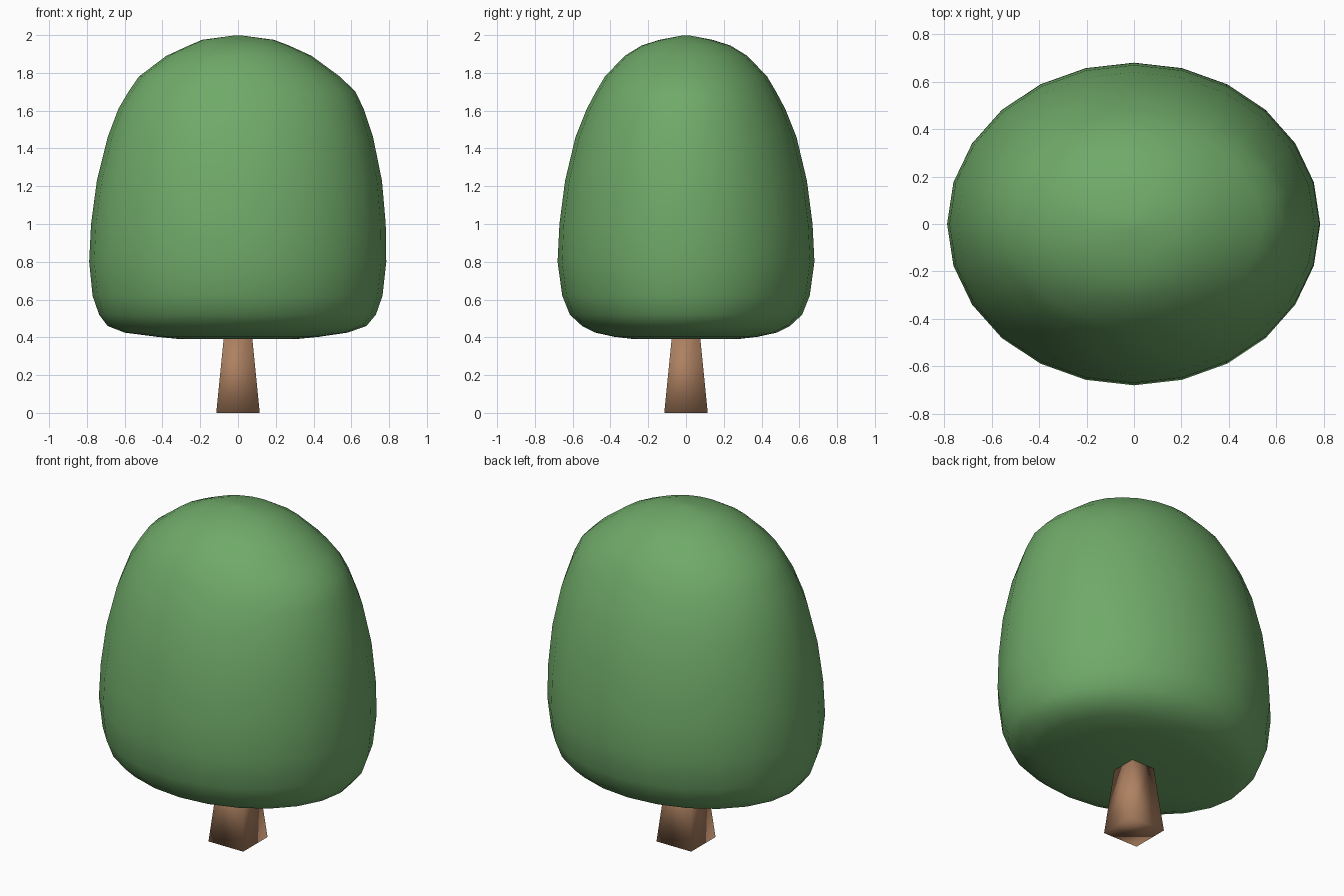
import bpy, bmesh
from math import cos, sin, tau, pi

if "Cube" in bpy.data.objects:
    bpy.data.objects.remove(bpy.data.objects["Cube"])


def material(name, color):
    m = bpy.data.materials.new(name)
    m.diffuse_color = color
    m.use_nodes = True
    m.node_tree.nodes["Principled BSDF"].inputs["Base Color"].default_value = m.diffuse_color
    return m


def loft(name, rings, mat):
    """Skin a stack of point rings and cap both ends."""
    bm = bmesh.new()
    loops = [[bm.verts.new(p) for p in ring] for ring in rings]
    n = len(loops[0])
    for a, b in zip(loops, loops[1:]):
        for i in range(n):
            j = (i + 1) % n
            bm.faces.new((a[i], a[j], b[j], b[i]))
    bm.faces.new(loops[0][::-1])
    bm.faces.new(loops[-1])
    mesh = bpy.data.meshes.new(name)
    bm.to_mesh(mesh)
    bm.free()
    mesh.materials.append(mat)
    mesh.shade_smooth()
    obj = bpy.data.objects.new(name, mesh)
    bpy.context.collection.objects.link(obj)
    return obj


# Crown: oval rings, slightly fuller towards +x near the top
# (height, reach in -x, reach in +x, reach in y)
PROFILE = [
    (0.39, 0.30, 0.30, 0.27), (0.403, 0.43, 0.43, 0.38),
    (0.425, 0.60, 0.58, 0.48), (0.46, 0.69, 0.68, 0.55),
    (0.52, 0.735, 0.73, 0.615), (0.62, 0.77, 0.765, 0.655),
    (0.80, 0.788, 0.785, 0.68), (1.00, 0.778, 0.782, 0.67),
    (1.23, 0.747, 0.762, 0.64), (1.46, 0.69, 0.715, 0.585),
    (1.61, 0.633, 0.665, 0.525), (1.70, 0.58, 0.622, 0.477),
    (1.78, 0.525, 0.54, 0.43), (1.89, 0.38, 0.39, 0.325),
    (1.945, 0.26, 0.27, 0.235), (1.975, 0.19, 0.19, 0.14),
    (1.998, 0.02, 0.02, 0.02),
]
SIDES = 24


def oval(z, left, right, depth):
    pts = []
    for i in range(SIDES):
        c, s = cos(tau * i / SIDES), sin(tau * i / SIDES)
        pts.append(((right if c > 0 else left) * c, depth * s, z))
    return pts


loft("crown", [oval(*p) for p in PROFILE],
     material("leaf_green", (0.16, 0.40, 0.14, 1)))


# Trunk: tapered square post running up into the crown
def square(z, r):
    return [(-r, -r, z), (r, -r, z), (r, r, z), (-r, r, z)]


loft("trunk", [square(0, 0.115), square(0.42, 0.073)],
     material("bark_brown", (0.42, 0.22, 0.12, 1)))
